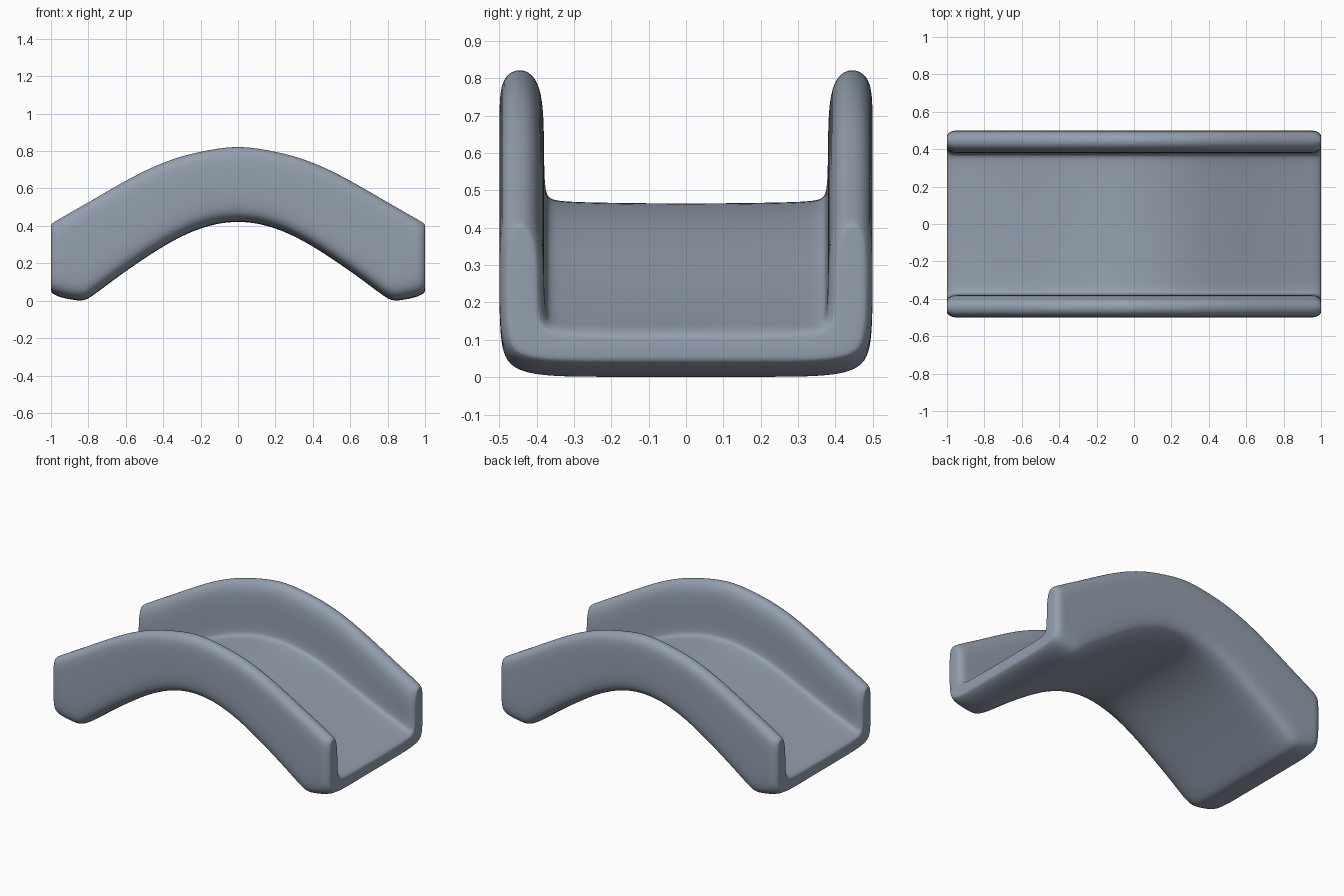
import bpy, bmesh

if "Cube" in bpy.data.objects:
    bpy.data.objects.remove(bpy.data.objects["Cube"])

# stations along half the span: x, wall top, deck, underside
HALF = [
    (0.00, 0.826, 0.468, 0.424), (0.10, 0.817, 0.463, 0.415),
    (0.20, 0.798, 0.445, 0.388), (0.30, 0.775, 0.417, 0.346),
    (0.40, 0.740, 0.378, 0.291), (0.50, 0.696, 0.335, 0.226),
    (0.60, 0.643, 0.288, 0.158), (0.70, 0.586, 0.243, 0.085),
    (0.79, 0.533, 0.205, 0.016), (0.83, 0.510, 0.188, -0.002),
    (0.88, 0.482, 0.168, 0.004), (0.93, 0.453, 0.148, 0.013),
    (0.972, 0.429, 0.133, 0.026)]
STATIONS = [(-x, t, d, b) for x, t, d, b in reversed(HALF[1:])] + HALF

# half cross-section: y, height above base ("T" entries hang from wall top)
OUTER = [(0, "B", 0), (0.2, "B", 0), (0.36, "B", 0), (0.45, "B", 0.014),
         (0.489, "B", 0.05), (0.5, "B", 0.13), (0.5, "T", -0.11),
         (0.496, "T", -0.035), (0.467, "T", 0)]
INNER = [(0, "D", -0.002), (0.2, "D", 0), (0.33, "D", 0.003), (0.366, "D", 0.01),
         (0.377, "D", 0.03), (0.38, "D", 0.1), (0.38, "T", -0.13),
         (0.389, "T", -0.045), (0.42, "T", 0)]


def mirrored(path):
    """Full-width path from -y to +y."""
    return [(-y, k, o) for y, k, o in reversed(path[1:])] + path


def build_bridge():
    bm = bmesh.new()
    out, inn = mirrored(OUTER), mirrored(INNER)
    n = len(out)
    rings = []
    for x, t, d, b in STATIONS:
        base = {"T": t, "D": d, "B": b}
        loop = out + inn[::-1]
        rings.append([bm.verts.new((x, y, base[k] + o)) for y, k, o in loop])

    # skin between neighbouring sections
    m = 2 * n
    for r, s in zip(rings, rings[1:]):
        for i in range(m):
            j = (i + 1) % m
            bm.faces.new((r[i], r[j], s[j], s[i]))

    # U-shaped end caps
    caps = []
    for r in (rings[0], rings[-1]):
        caps.append([bm.faces.new((r[i], r[i + 1], r[m - 2 - i], r[m - 1 - i]))
                     for i in range(n - 1)])
    bmesh.ops.recalc_face_normals(bm, faces=bm.faces[:])

    # rounded-over ends
    for cap in caps:
        bmesh.ops.inset_region(bm, faces=cap, thickness=0.016, depth=0.024,
                               use_even_offset=True)
        bmesh.ops.inset_region(bm, faces=cap, thickness=0.010, depth=0.005,
                               use_even_offset=True)

    mesh = bpy.data.meshes.new("arched_bridge")
    bm.to_mesh(mesh)
    bm.free()
    for p in mesh.polygons:
        p.use_smooth = True
    obj = bpy.data.objects.new("arched_bridge", mesh)
    bpy.context.collection.objects.link(obj)
    sub = obj.modifiers.new("rounding", "SUBSURF")
    sub.levels = sub.render_levels = 2
    return obj


bridge = build_bridge()

# single slate grey colour
slate = bpy.data.materials.new("slate_grey")
slate.diffuse_color = (0.30, 0.35, 0.43, 1)
slate.use_nodes = True
slate.node_tree.nodes["Principled BSDF"].inputs["Base Color"].default_value = slate.diffuse_color
bridge.data.materials.append(slate)
